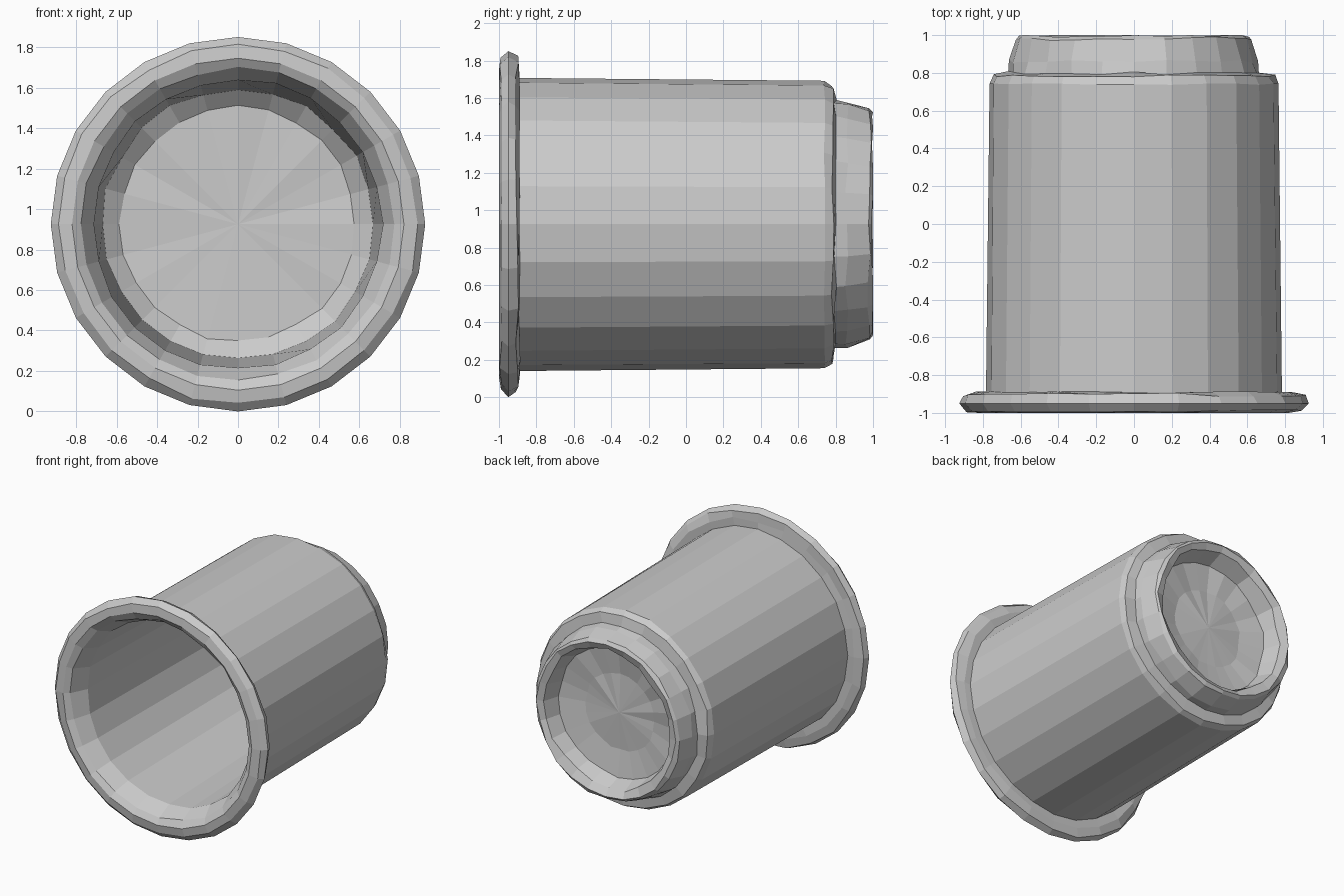
import bpy, bmesh, math, random

if "Cube" in bpy.data.objects:
    bpy.data.objects.remove(bpy.data.objects["Cube"])

random.seed(4)
SIDES = 24
CZ = 0.925


def lathe(name, profile):
    """Spin (y, radius, jitter) points about the y axis; radius 0 closes the end."""
    bm = bmesh.new()
    rings = []
    for y, r, j in profile:
        if r == 0:
            rings.append([bm.verts.new((0, y, CZ))])
            continue
        ring = []
        for i in range(SIDES):
            a = 2 * math.pi * i / SIDES - math.pi / 2
            rr = r + random.uniform(-j, j)
            yy = max(-1, min(1, y + random.uniform(-j, j)))
            ring.append(bm.verts.new((rr * math.cos(a), yy, CZ + rr * math.sin(a))))
        rings.append(ring)
    for a, b in zip(rings, rings[1:]):
        for i in range(SIDES):
            k = (i + 1) % SIDES
            if len(a) == 1:
                bm.faces.new((a[0], b[i], b[k]))
            elif len(b) == 1:
                bm.faces.new((a[i], b[0], a[k]))
            else:
                bm.faces.new((a[i], b[i], b[k], a[k]))
    bmesh.ops.recalc_face_normals(bm, faces=bm.faces[:])
    mesh = bpy.data.meshes.new(name)
    bm.to_mesh(mesh)
    bm.free()
    obj = bpy.data.objects.new(name, mesh)
    bpy.context.collection.objects.link(obj)
    return obj


# one continuous shell, from the cavity floor out over the flange to the rear recess
lathe("flanged_cup", [
    # cavity floor and inner wall
    (0.73, 0.0, 0), (0.73, 0.58, 0.01), (0.66, 0.67, 0.01), (-0.85, 0.715, 0.006),
    # flange
    (-0.97, 0.77, 0.008), (-1.0, 0.82, 0.0), (-0.99, 0.885, 0.008),
    (-0.95, 0.925, 0.0), (-0.905, 0.905, 0.01), (-0.895, 0.84, 0.01),
    # barrel
    (-0.89, 0.782, 0.003), (0.74, 0.768, 0.004), (0.785, 0.745, 0.008),
    # stepped rear rim
    (0.80, 0.665, 0.01), (0.86, 0.655, 0.01), (0.98, 0.625, 0.012),
    (1.0, 0.60, 0.01), (0.97, 0.545, 0.015),
    # rear recess
    (0.85, 0.50, 0.012), (0.82, 0.30, 0.008), (0.83, 0.0, 0),
])
